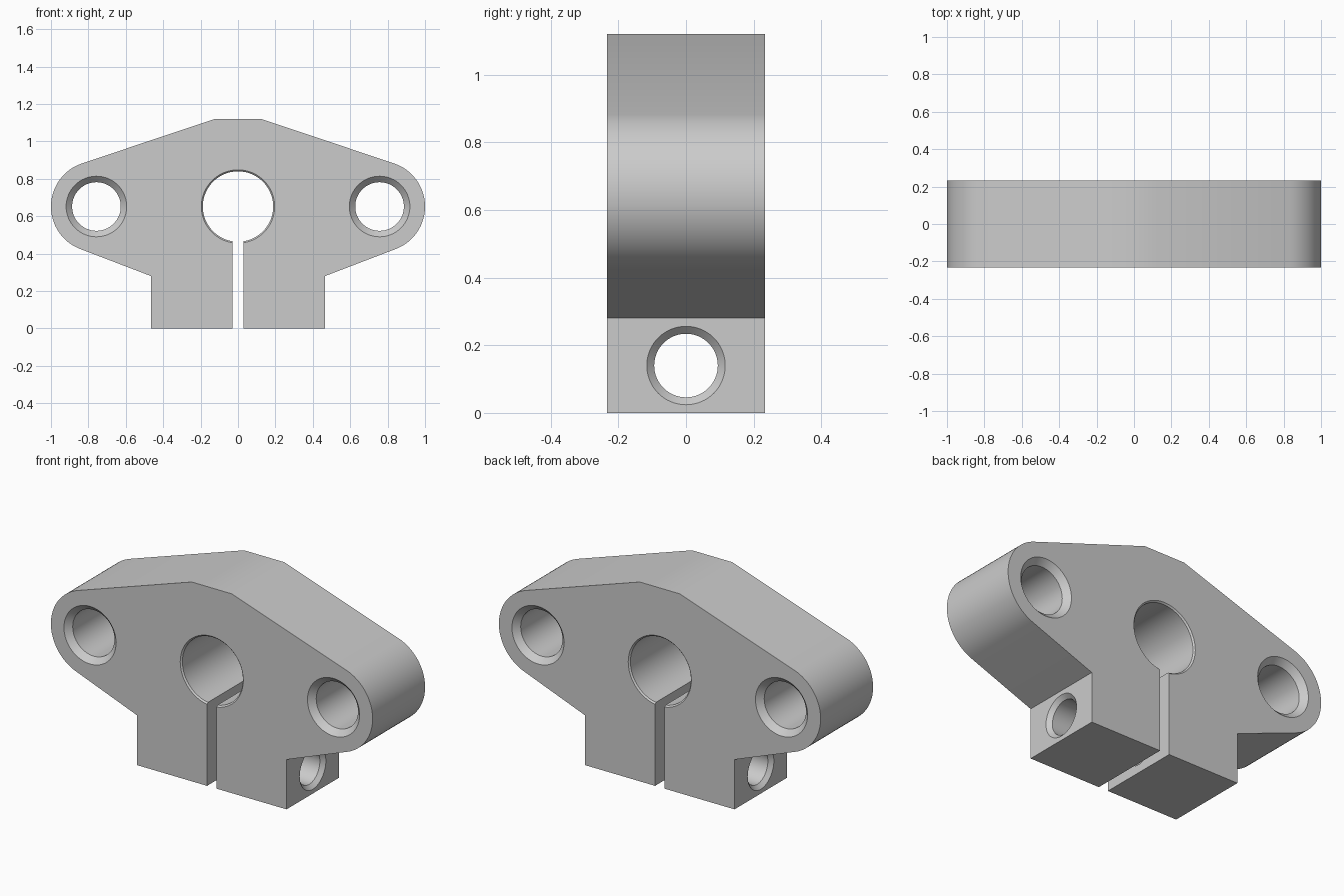
import bpy
import bmesh
from math import cos, sin, pi, radians
from mathutils import Matrix, Vector

cube = bpy.data.objects.get("Cube")
if cube:
    bpy.data.objects.remove(cube, do_unlink=True)

HALF_DEPTH = 0.233
AXIS_Z = 0.652
EAR_X, EAR_R = 0.757, 0.243
FOOT_X = 0.465

# Single grey metal
metal = bpy.data.materials.new("grey metal")
metal.use_nodes = True
grey = (0.6, 0.6, 0.6, 1)
metal.diffuse_color = grey
metal.node_tree.nodes["Principled BSDF"].inputs["Base Color"].default_value = grey


def make_object(name, bm):
    bmesh.ops.recalc_face_normals(bm, faces=bm.faces)
    mesh = bpy.data.meshes.new(name)
    bm.to_mesh(mesh)
    bm.free()
    mesh.materials.append(metal)
    obj = bpy.data.objects.new(name, mesh)
    bpy.context.collection.objects.link(obj)
    return obj


def extrude_profile(name, points, half_depth):
    """Extrude an x-z outline evenly along y."""
    bm = bmesh.new()
    face = bm.faces.new([bm.verts.new((x, -half_depth, z)) for x, z in points])
    result = bmesh.ops.extrude_face_region(bm, geom=[face])
    moved = [v for v in result["geom"] if isinstance(v, bmesh.types.BMVert)]
    bmesh.ops.translate(bm, verts=moved, vec=(0, 2 * half_depth, 0))
    return make_object(name, bm)


def chamfered_cutter(name, centre, radius, chamfer, half_length, along_x=False, sides=64):
    """Drill shape along y (or x), flared at both mouths."""
    wide, out = radius + chamfer, half_length + 0.05
    inner = half_length - chamfer
    profile = [(-out, wide), (-half_length, wide), (-inner, radius),
               (inner, radius), (half_length, wide), (out, wide)]
    bm = bmesh.new()
    rings = [[bm.verts.new((r * cos(2 * pi * i / sides), y, r * sin(2 * pi * i / sides)))
              for i in range(sides)] for y, r in profile]
    for a, b in zip(rings, rings[1:]):
        for i in range(sides):
            j = (i + 1) % sides
            bm.faces.new((a[i], a[j], b[j], b[i]))
    bm.faces.new(rings[0])
    bm.faces.new(rings[-1])
    turn = Matrix.Rotation(pi / 2, 4, "Z") if along_x else Matrix()
    bm.transform(Matrix.Translation(Vector(centre)) @ turn)
    return make_object(name, bm)


# Body outline: flat crown, rounded ears, square foot
steps = 32
start, end = radians(71.5), radians(-69)
ear = [(EAR_X + EAR_R * cos(a), AXIS_Z + EAR_R * sin(a))
       for a in (start + (end - start) * i / steps for i in range(steps + 1))]
half = [(0.125, 1.12)] + ear + [(FOOT_X, 0.28), (FOOT_X, 0)]
outline = half + [(-x, z) for x, z in reversed(half)]
body = extrude_profile("shaft_support_body", outline, HALF_DEPTH)

# Cutters: clamp slot, shaft bore, mounting holes, clamp screw hole
slot = [(-0.029, -0.1), (0.029, -0.1), (0.029, AXIS_Z), (-0.029, AXIS_Z)]
cutters = [
    chamfered_cutter("shaft_bore_cutter", (0, 0, AXIS_Z), 0.188, 0.008, HALF_DEPTH, sides=96),
    extrude_profile("clamp_slot_cutter", slot, HALF_DEPTH + 0.1),
    chamfered_cutter("clamp_screw_cutter", (0, 0, 0.14), 0.094, 0.022, FOOT_X, along_x=True),
]
for side, name in ((1, "left"), (-1, "right")):
    cutters.append(chamfered_cutter(name + "_mount_hole_cutter", (side * EAR_X, 0, AXIS_Z),
                                    0.13, 0.032, HALF_DEPTH))

bpy.ops.object.select_all(action="DESELECT")
bpy.context.view_layer.objects.active = body
body.select_set(True)
for cutter in cutters:
    cutter.hide_render = True
    mod = body.modifiers.new(cutter.name, "BOOLEAN")
    mod.operation = "DIFFERENCE"
    mod.solver = "EXACT"
    mod.object = cutter
    bpy.ops.object.modifier_apply(modifier=mod.name)
for cutter in cutters:
    bpy.data.objects.remove(cutter, do_unlink=True)

# Smooth the rounds, keep machined edges crisp
bpy.ops.object.shade_smooth_by_angle(angle=radians(30))
